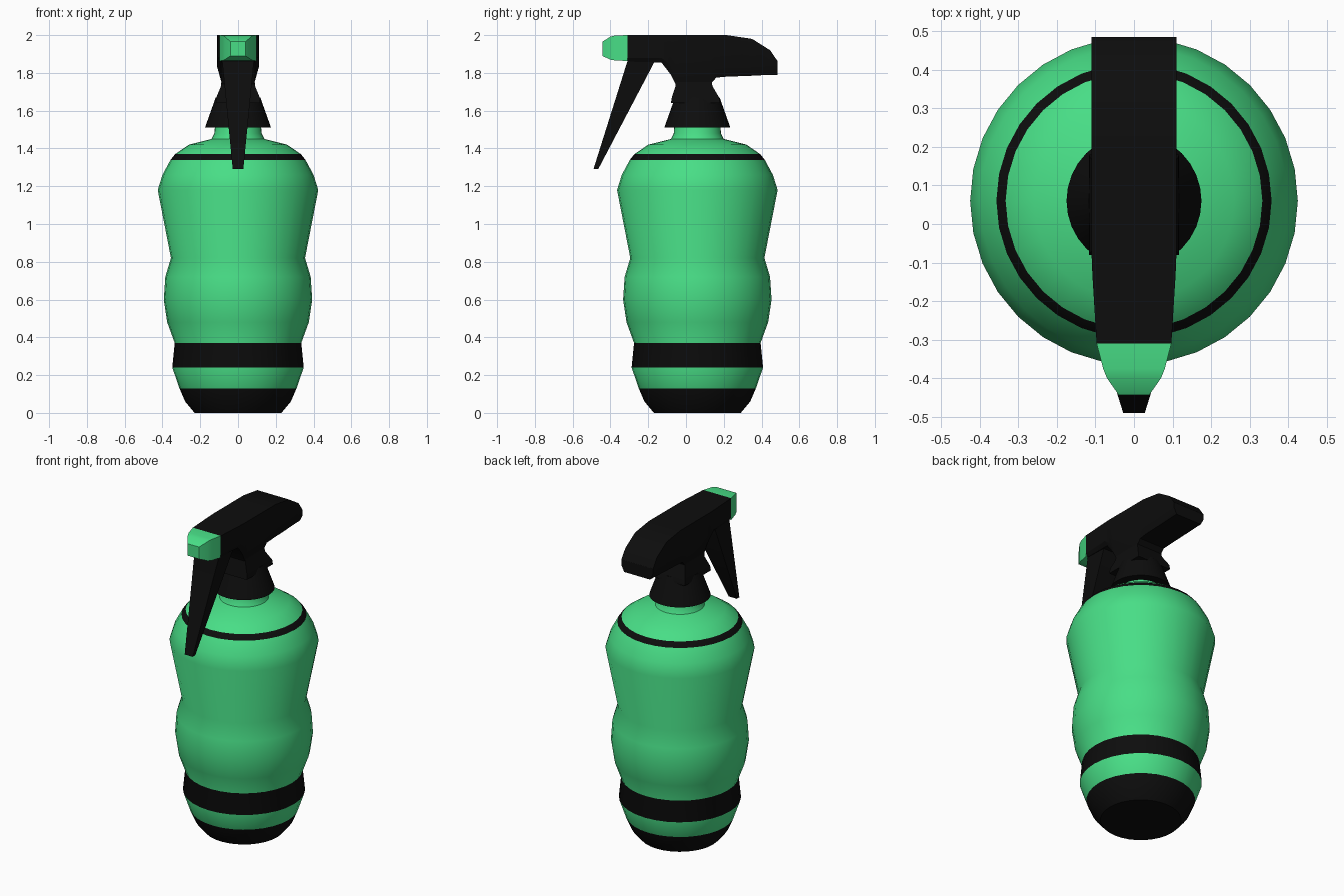
import bpy, bmesh, math

if "Cube" in bpy.data.objects:
    bpy.data.objects.remove(bpy.data.objects["Cube"])


def material(name, color):
    m = bpy.data.materials.new(name)
    m.use_nodes = True
    m.diffuse_color = color
    m.node_tree.nodes["Principled BSDF"].inputs["Base Color"].default_value = color
    return m


green = material("mint_green", (0.065, 0.73, 0.24, 1))
black = material("black_plastic", (0.004, 0.004, 0.004, 1))
AXIS_Y = 0.06


def loft(name, rings, mats, rule=None, angle=40, caps=True):
    """Skin a list of equal-length point rings, with optional end caps."""
    bm = bmesh.new()
    rows = [[bm.verts.new(p) for p in ring] for ring in rings]
    n = len(rows[0])
    for a, b in zip(rows, rows[1:]):
        for i in range(n):
            j = (i + 1) % n
            bm.faces.new((a[i], a[j], b[j], b[i]))
    if caps:
        bm.faces.new(rows[0])
        bm.faces.new(rows[-1])
    bmesh.ops.recalc_face_normals(bm, faces=bm.faces)
    if rule:
        for f in bm.faces:
            f.material_index = rule(f.calc_center_median().z)
    me = bpy.data.meshes.new(name)
    bm.to_mesh(me)
    bm.free()
    for m in mats:
        me.materials.append(m)
    ob = bpy.data.objects.new(name, me)
    bpy.context.collection.objects.link(ob)
    bpy.ops.object.select_all(action="DESELECT")
    ob.select_set(True)
    bpy.context.view_layer.objects.active = ob
    bpy.ops.object.shade_smooth_by_angle(angle=math.radians(angle))
    return ob


def circle(r, z, n=32):
    turn = 2 * math.pi / n
    return [(r * math.sin(i * turn), AXIS_Y + r * math.cos(i * turn), z) for i in range(n)]


def rect(w, y0, y1, z):
    return [(-w, y0, z), (w, y0, z), (w, y1, z), (-w, y1, z)]


# Bottle body with dark base, band and shoulder ring
profile = [(0.23, 0), (0.28, 0.06), (0.31, 0.13), (0.348, 0.24), (0.335, 0.37),
           (0.375, 0.48), (0.393, 0.6), (0.385, 0.72), (0.355, 0.82), (0.425, 1.18),
           (0.4, 1.26), (0.357, 1.34), (0.333, 1.37), (0.26, 1.42), (0.14, 1.45),
           (0.125, 1.48), (0.12, 1.55)]
bands = [(0, 0.13), (0.24, 0.37), (1.34, 1.37)]
loft("bottle", [circle(r, z) for r, z in profile], [green, black],
     lambda z: int(any(lo <= z <= hi for lo, hi in bands)))

# Screw collar
loft("collar", [circle(0.11, 1.51), circle(0.175, 1.51), circle(0.118, 1.67), circle(0.06, 1.67)],
     [black], caps=False)

# Square post between collar and head
loft("neck_post", [rect(0.117, -0.08, 0.18, 1.64), rect(0.115, -0.075, 0.175, 1.67),
                   rect(0.09, -0.055, 0.14, 1.73), rect(0.085, -0.055, 0.13, 1.8)], [black], angle=30)


# Spray head: stations of y, half width, top, chamfer height, bottom, bottom half width
def section(y, w, top, mid, low, b):
    return [(-w, y, top), (w, y, top), (w, y, mid), (b, y, low), (-b, y, low), (-w, y, mid)]


stations = [(-0.31, 0.097, 2, 1.88, 1.86, 0.085), (-0.13, 0.108, 2, 1.88, 1.855, 0.09),
            (-0.08, 0.11, 2, 1.84, 1.79, 0.09), (-0.055, 0.11, 2, 1.83, 1.74, 0.085),
            (0.13, 0.11, 2, 1.83, 1.74, 0.085), (0.16, 0.11, 2, 1.83, 1.775, 0.088),
            (0.215, 0.11, 2, 1.83, 1.78, 0.09), (0.35, 0.11, 1.98, 1.83, 1.785, 0.09),
            (0.445, 0.11, 1.92, 1.83, 1.79, 0.09), (0.485, 0.11, 1.862, 1.83, 1.79, 0.09)]
loft("spray_head", [section(*s) for s in stations], [black], angle=30)

# Trigger lever
loft("trigger", [rect(0.028, -0.49, -0.465, 1.29), rect(0.084, -0.31, -0.165, 1.862),
                 rect(0.084, -0.305, -0.165, 1.9)], [black], angle=30)

# Nozzle: stations of y, half width, bottom, top
nozzle = [(-0.31, 0.097, 1.863, 2), (-0.375, 0.08, 1.866, 1.998),
          (-0.4, 0.07, 1.87, 1.992), (-0.443, 0.04, 1.89, 1.965)]
loft("nozzle", [[(-w, y, lo), (w, y, lo), (w, y, hi), (-w, y, hi)] for y, w, lo, hi in nozzle],
     [green], angle=50)
